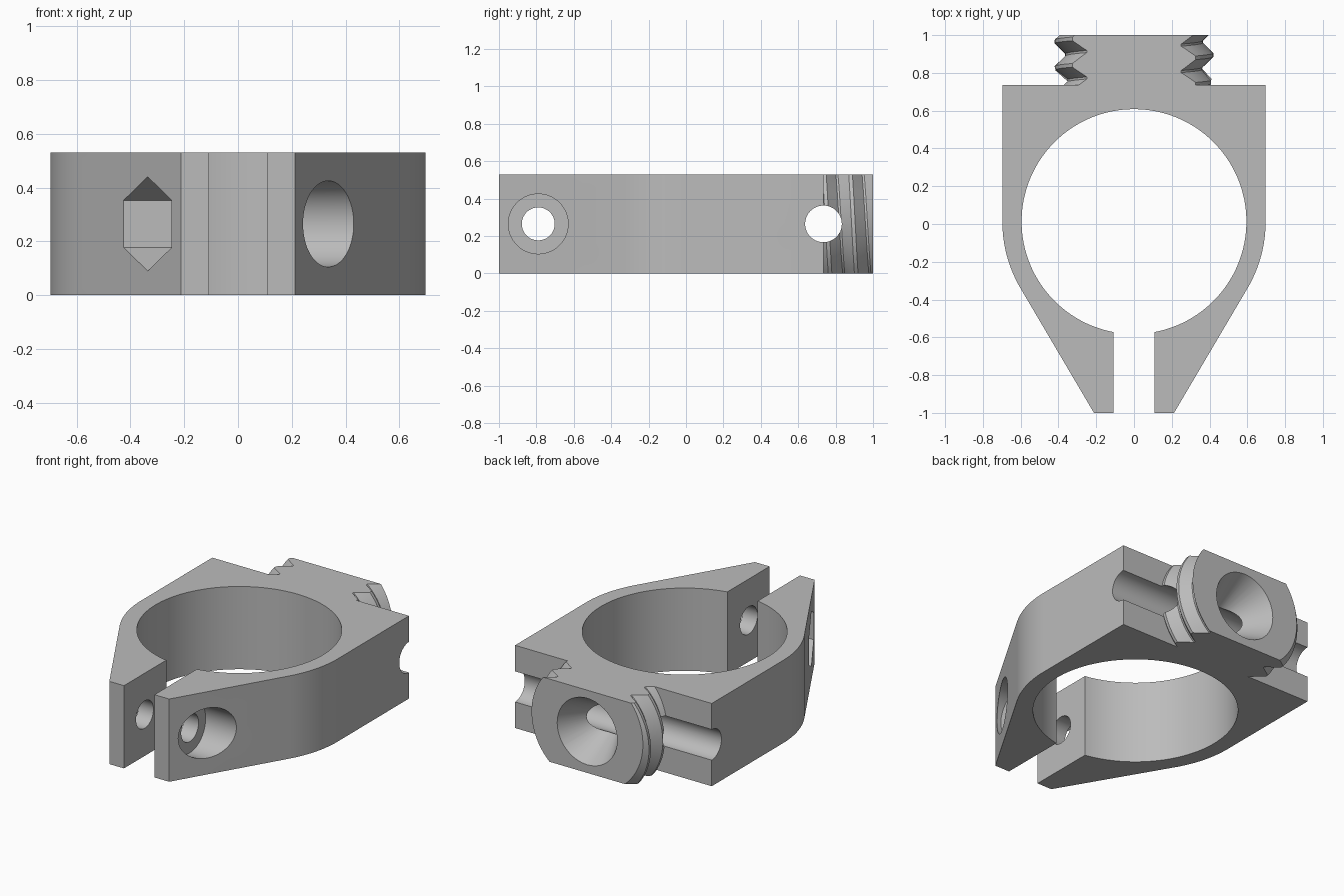
import bpy, bmesh
from math import sin, cos, pi, radians
from mathutils import Vector, Matrix

cube = bpy.data.objects.get("Cube")
if cube:
    bpy.data.objects.remove(cube, do_unlink=True)

H = 0.53            # clamp height
MID = H / 2
CY = 0.013          # bore centre in y
R_OUT, R_BORE = 0.697, 0.595
BOLT_Y, CROSS_Y = -0.79, 0.735

metal = bpy.data.materials.new("grey metal")
metal.use_nodes = True
GREY = (0.5, 0.5, 0.5, 1)
metal.diffuse_color = GREY
metal.node_tree.nodes["Principled BSDF"].inputs["Base Color"].default_value = GREY


def make(name, bm):
    bmesh.ops.recalc_face_normals(bm, faces=bm.faces)
    mesh = bpy.data.meshes.new(name)
    bm.to_mesh(mesh)
    bm.free()
    mesh.materials.append(metal)
    ob = bpy.data.objects.new(name, mesh)
    bpy.context.collection.objects.link(ob)
    return ob


def box(name, lo, hi):
    bm = bmesh.new()
    bmesh.ops.create_cube(bm, size=1)
    lo, hi = Vector(lo), Vector(hi)
    for v in bm.verts:
        v.co = (lo + hi) / 2 + Vector(a * b for a, b in zip(v.co, hi - lo))
    return make(name, bm)


def rod(name, start, end, r1, r2=None, sides=64, spin=0):
    """Cylinder, prism or cone between two points."""
    start, end = Vector(start), Vector(end)
    axis = end - start
    turn = axis.to_track_quat('Z', 'Y').to_matrix().to_4x4()
    bm = bmesh.new()
    bmesh.ops.create_cone(
        bm, cap_ends=True, segments=sides, radius1=r1,
        radius2=r1 if r2 is None else r2, depth=axis.length,
        matrix=Matrix.Translation((start + end) / 2) @ turn @ Matrix.Rotation(spin, 4, 'Z'))
    return make(name, bm)


def combine(target, tool, operation):
    mod = target.modifiers.new(tool.name, 'BOOLEAN')
    mod.operation, mod.object, mod.solver = operation, tool, 'EXACT'
    with bpy.context.temp_override(object=target, active_object=target):
        bpy.ops.object.modifier_apply(modifier=mod.name)
    bpy.data.objects.remove(tool, do_unlink=True)


def clamp_body():
    """Tapered outline, extruded past the final height."""
    half = [(R_OUT, CROSS_Y)]
    for i in range(17):
        a = -radians(30) * i / 16
        half.append((R_OUT * cos(a), CY + R_OUT * sin(a)))
    half.append((0.212, -1))
    outline = half + [(-x, y) for x, y in reversed(half)]
    bm = bmesh.new()
    face = bm.faces.new([bm.verts.new((x, y, -0.3)) for x, y in outline])
    top = bmesh.ops.extrude_face_region(bm, geom=[face])["geom"]
    bmesh.ops.translate(bm, vec=(0, 0, H + 0.6),
                        verts=[v for v in top if isinstance(v, bmesh.types.BMVert)])
    return make("clamp_body", bm)


def threaded_boss(y0=0.68, y1=1.0, pitch=0.14, root=0.364, crest=0.42):
    """Helical thread about the y axis, trimmed flat at both ends."""
    steps, turns = 72, 7
    profile = [(-0.46, root), (-0.07, crest), (0.07, crest), (0.46, root)]
    rows = [(0.895 + pitch * (k + f), r) for k in range(-4, turns - 3) for f, r in profile]
    bm = bmesh.new()
    columns = []
    for j in range(steps + 1):
        a = 2 * pi * j / steps
        columns.append([bm.verts.new((r * cos(a), y - pitch * j / steps, MID + r * sin(a)))
                        for y, r in rows])
    for c, d in zip(columns, columns[1:]):
        for k in range(len(rows) - 1):
            bm.faces.new((c[k], c[k + 1], d[k + 1], d[k]))
    bmesh.ops.remove_doubles(bm, verts=bm.verts, dist=1e-4)
    for y, n in ((y0, -1), (y1, 1)):
        bmesh.ops.bisect_plane(bm, geom=bm.verts[:] + bm.edges[:] + bm.faces[:], dist=1e-6,
                               plane_co=(0, y, 0), plane_no=(0, n, 0), clear_outer=True)
        rim = [e for e in bm.edges if e.is_boundary
               and all(abs(v.co.y - y) < 1e-4 for v in e.verts)]
        bmesh.ops.edgeloop_fill(bm, edges=rim)
    return make("threaded_boss", bm)


clamp = clamp_body()
combine(clamp, threaded_boss(), 'UNION')
combine(clamp, box("height_slab", (-2, -2, 0), (2, 2, H)), 'INTERSECT')

# Main bore and front slot
combine(clamp, rod("bore", (0, CY, -0.2), (0, CY, H + 0.2), R_BORE, sides=128), 'DIFFERENCE')
combine(clamp, box("slot", (-0.108, -1.2, -0.2), (0.108, -0.3, H + 0.2)), 'DIFFERENCE')

# Clamping bolt: through hole, round head recess, hexagonal nut recess
combine(clamp, rod("bolt_hole", (-1, BOLT_Y, MID), (1, BOLT_Y, MID), 0.088), 'DIFFERENCE')
combine(clamp, rod("head_recess", (0.212, BOLT_Y, MID), (1, BOLT_Y, MID), 0.16), 'DIFFERENCE')
nut = rod("nut_recess", (-0.212, BOLT_Y, MID), (-1, BOLT_Y, MID), 0.175, sides=6)
# Point the hexagon up and down
top = max(v.co.z for v in nut.data.vertices)
if top < MID + 0.17:
    nut.data.transform(Matrix.Translation((0, BOLT_Y, MID)) @ Matrix.Rotation(pi / 6, 4, 'X')
                       @ Matrix.Translation((0, -BOLT_Y, -MID)))
combine(clamp, nut, 'DIFFERENCE')

# Cross hole behind the bore and conical recess in the boss
combine(clamp, rod("cross_hole", (-1, CROSS_Y, MID), (1, CROSS_Y, MID), 0.098), 'DIFFERENCE')
combine(clamp, rod("cone_recess", (0, 1.1, MID), (0, 0.615, MID), 0.268, 0), 'DIFFERENCE')

clamp.name = "threaded_split_clamp"
bpy.ops.object.select_all(action='DESELECT')
clamp.select_set(True)
bpy.context.view_layer.objects.active = clamp
bpy.ops.object.shade_smooth_by_angle(angle=radians(25))
